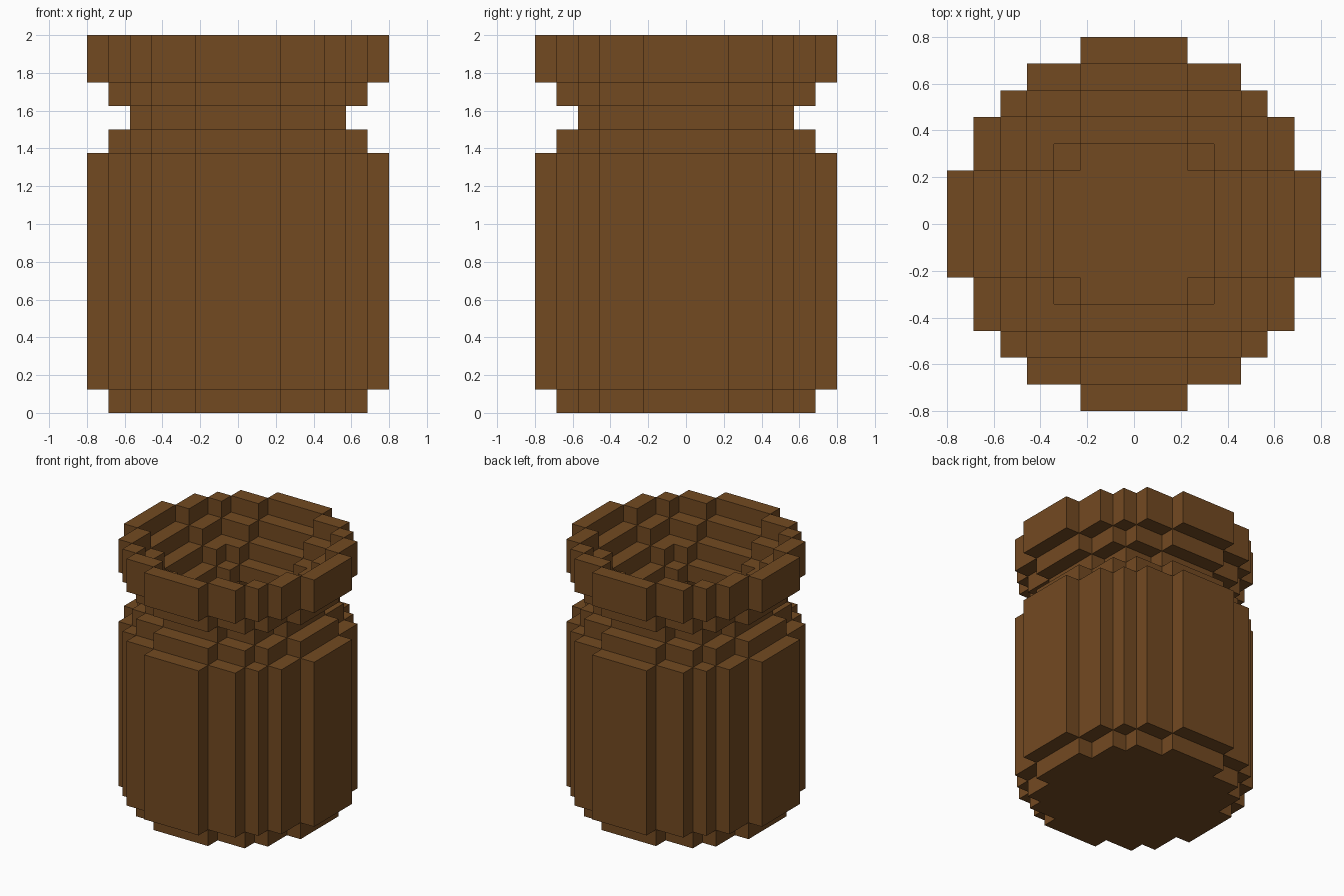
import bpy
import bmesh
import math
from mathutils import Vector

cube = bpy.data.objects.get("Cube")
if cube:
    bpy.data.objects.remove(cube, do_unlink=True)

# One brown clay colour
clay = bpy.data.materials.new("brown_clay")
clay.use_nodes = True
BROWN = (0.171, 0.068, 0.0155, 1)
clay.diffuse_color = BROWN
clay.node_tree.nodes["Principled BSDF"].inputs["Base Color"].default_value = BROWN

# Block size, and stepped discs as half-widths per row away from the centre
SIZE = Vector((1.6 / 14, 1.6 / 14, 2 / 16))
DISCS = {
    7: [7, 7, 6, 6, 5, 4, 2],
    6: [6, 6, 5, 5, 4, 2],
    5: [5, 5, 4, 4, 2],
    4: [4, 4, 3, 2],
    3: [3, 3, 2],
    0: [],
}

# Parts from the bottom up: layers of (outer disc, hollow disc)
PARTS = {
    "base": [(6, 0)],
    "body": [(7, 5)] + [(7, 6)] * 8 + [(7, 5)],
    "shoulder": [(6, 4)],
    "neck": [(5, 3)],
    "collar": [(6, 4)],
    "rim": [(7, 5), (7, 6)],
}
LAYERS = [layer for part in PARTS.values() for layer in part]


def in_disc(disc, x, y):
    row = y if y >= 0 else -y - 1
    col = x if x >= 0 else -x - 1
    widths = DISCS[disc]
    return row < len(widths) and col < widths[row]


def filled(x, y, z):
    if not 0 <= z < len(LAYERS):
        return False
    outer, hollow = LAYERS[z]
    return in_disc(outer, x, y) and not in_disc(hollow, x, y)


def add_side(bm, verts, cell, axis, sign):
    """Add one exposed block side, facing along the signed axis."""
    u, v = (axis + 1) % 3, (axis + 2) % 3
    corners = [(0, 0), (1, 0), (1, 1), (0, 1)]
    if sign < 0:
        corners.reverse()
    loop = []
    for du, dv in corners:
        p = list(cell)
        p[axis] += sign > 0
        p[u] += du
        p[v] += dv
        key = tuple(p)
        if key not in verts:
            verts[key] = bm.verts.new([a * s for a, s in zip(key, SIZE)])
        loop.append(verts[key])
    bm.faces.new(loop)


def build_part(name, start, count):
    bm, verts = bmesh.new(), {}
    for z in range(start, start + count):
        for x in range(-7, 7):
            for y in range(-7, 7):
                if not filled(x, y, z):
                    continue
                for axis in range(3):
                    for sign in (-1, 1):
                        near = [x, y, z]
                        near[axis] += sign
                        if not filled(*near):
                            add_side(bm, verts, (x, y, z), axis, sign)
    # Merge the block sides into large flat faces
    bmesh.ops.dissolve_limit(bm, angle_limit=math.radians(1),
                             verts=bm.verts[:], edges=bm.edges[:])
    mesh = bpy.data.meshes.new(name)
    bm.to_mesh(mesh)
    bm.free()
    mesh.materials.append(clay)
    bpy.context.collection.objects.link(bpy.data.objects.new(name, mesh))


level = 0
for part_name, layers in PARTS.items():
    build_part(part_name, level, len(layers))
    level += len(layers)
